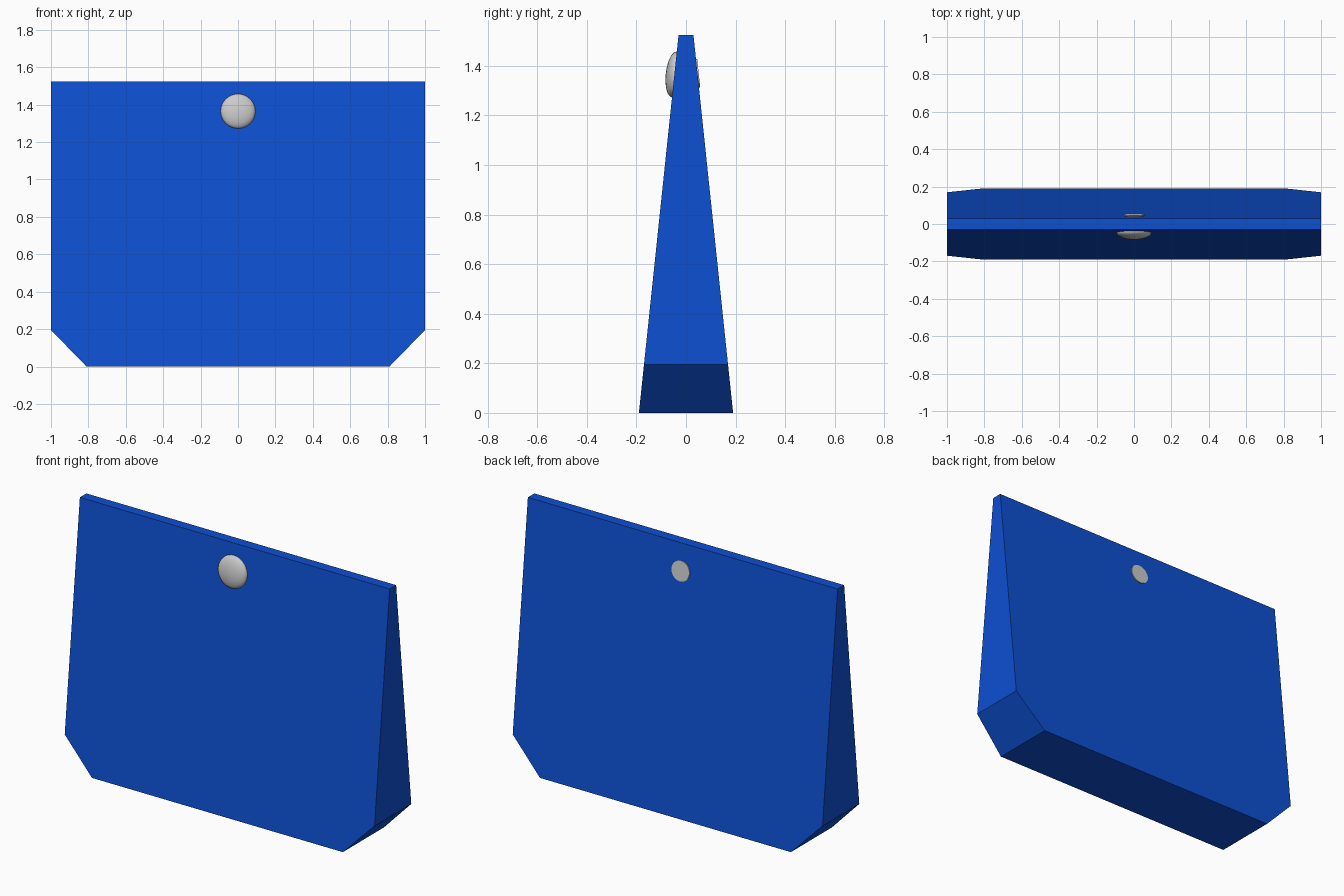
import bpy, bmesh, math

if "Cube" in bpy.data.objects:
    bpy.data.objects.remove(bpy.data.objects["Cube"])

HEIGHT, HALF_BASE, HALF_TOP = 1.525, 0.19, 0.03
SLOPE = math.atan((HALF_BASE - HALF_TOP) / HEIGHT)


def half_depth(z):
    return HALF_BASE + (HALF_TOP - HALF_BASE) * z / HEIGHT


# Bag body: front outline with clipped lower corners, tapering to the top
outline = [(-0.81, 0), (0.81, 0), (1, 0.195), (1, HEIGHT), (-1, HEIGHT), (-1, 0.195)]
bm = bmesh.new()
front = [bm.verts.new((x, -half_depth(z), z)) for x, z in outline]
back = [bm.verts.new((x, half_depth(z), z)) for x, z in outline]
bm.faces.new(front)
bm.faces.new(back[::-1])
for i in range(len(outline)):
    j = (i + 1) % len(outline)
    bm.faces.new((front[i], back[i], back[j], front[j]))
bmesh.ops.recalc_face_normals(bm, faces=bm.faces)
mesh = bpy.data.meshes.new("bag_body")
bm.to_mesh(mesh)
bm.free()
body = bpy.data.objects.new("bag_body", mesh)
bpy.context.collection.objects.link(body)
blue = bpy.data.materials.new("blue")
blue.diffuse_color = (0.004, 0.08, 0.65, 1)
blue.use_nodes = True
blue.node_tree.nodes["Principled BSDF"].inputs["Base Color"].default_value = blue.diffuse_color
mesh.materials.append(blue)

# Domed clasp button lying on the sloping front
z = 1.365
bpy.ops.mesh.primitive_uv_sphere_add(
    segments=32, ring_count=16, radius=1,
    location=(0, -half_depth(z), z), rotation=(math.pi / 2 - SLOPE, 0, 0))
button = bpy.context.object
button.name = "clasp_button"
button.scale = (0.093, 0.093, 0.035)
bpy.ops.object.shade_smooth()

# Small flat stud showing through the back
z = 1.37
bpy.ops.mesh.primitive_cylinder_add(
    vertices=32, radius=0.058, depth=0.01,
    location=(0, half_depth(z), z), rotation=(SLOPE - math.pi / 2, 0, 0))
stud = bpy.context.object
stud.name = "clasp_back_stud"
bpy.ops.object.shade_smooth_by_angle()
